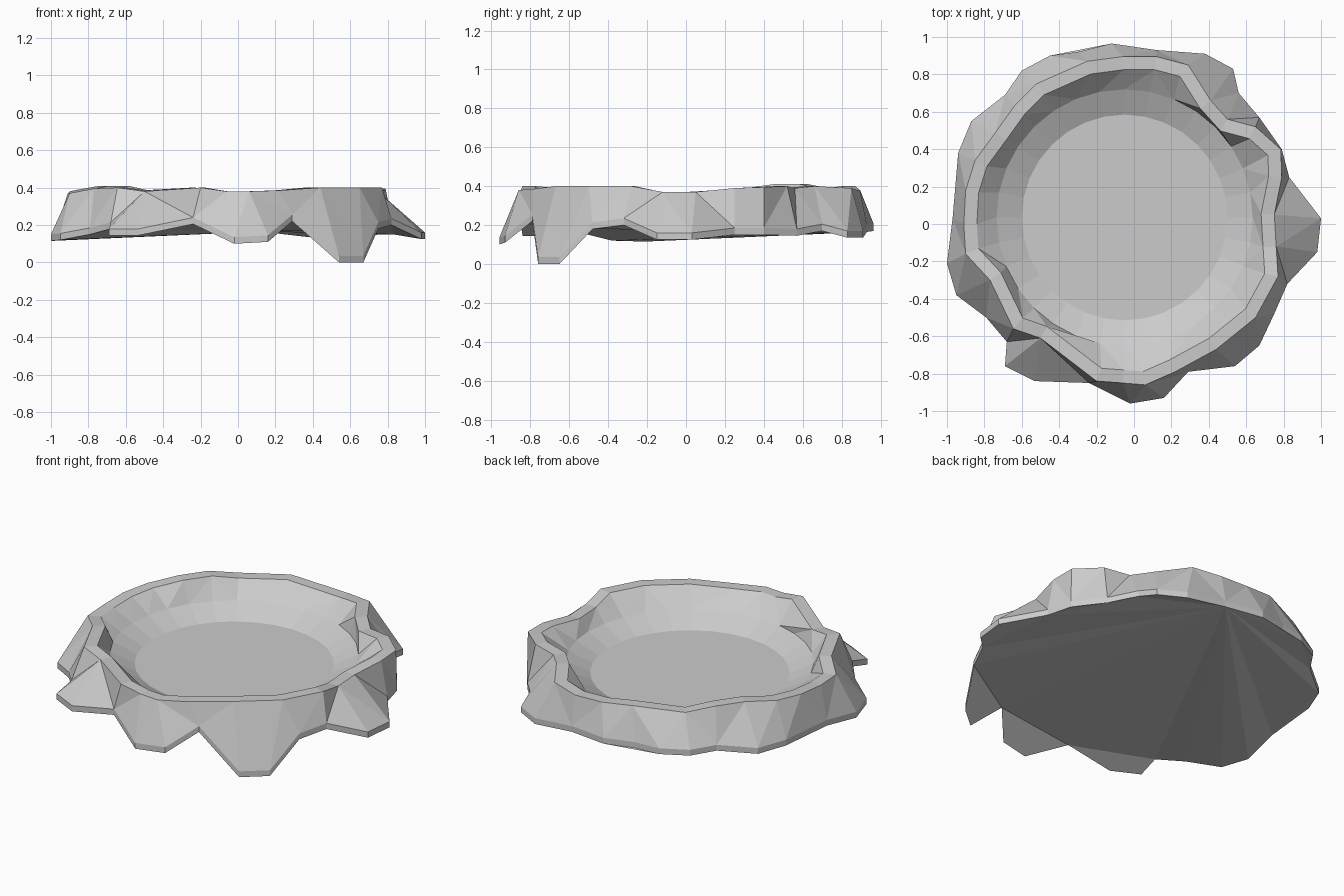
import bpy, bmesh
from math import atan2, tau, cos, sin
from mathutils import Vector

if "Cube" in bpy.data.objects:
    bpy.data.objects.remove(bpy.data.objects["Cube"])

CX, CY = -0.05, 0.035

# Ragged foot of the skirt (x, y, underside z), counter-clockwise from +x
SKIRT = [(1, .03, .125), (.83, .25, .15), (.79, .40, .15), (.67, .57, .145), (.56, .70, .17),
         (.53, .83, .135), (.38, .91, .135), (.12, .93, .165), (-.12, .965, .17), (-.30, .92, .175),
         (-.45, .90, .17), (-.60, .82, .17), (-.69, .69, .175), (-.87, .55, .15), (-.94, .38, .155),
         (-.97, .03, .15), (-1, -.21, .115), (-.95, -.38, .12), (-.79, -.50, .15), (-.68, -.63, .18),
         (-.69, -.76, .145), (-.53, -.84, .145), (-.24, -.85, .205), (-.02, -.96, .10), (.16, -.93, .11),
         (.29, -.79, .22), (.54, -.76, 0), (.67, -.65, 0), (.75, -.48, .18), (.82, -.32, .20),
         (.98, -.15, .125)]
# Outer edge of the flat rim
RIM = [(.75, .05, .37), (.79, .25, .39), (.785, .40, .395), (.65, .52, .40), (.50, .56, .39),
       (.41, .66, .40), (.29, .85, .39), (.12, .895, .375), (-.06, .895, .38), (-.25, .87, .40),
       (-.52, .75, .385), (-.64, .63, .41), (-.74, .49, .41), (-.85, .34, .39), (-.90, .18, .38),
       (-.91, 0, .37), (-.90, -.16, .37), (-.77, -.30, .395), (-.645, -.56, .40), (-.50, -.61, .38),
       (-.20, -.84, .40), (-.06, -.85, .38), (.06, -.86, .38), (.22, -.79, .385),
       (.44, -.67, .40), (.65, -.50, .40), (.77, -.28, .40), (.76, -.12, .37)]


def offset_inward(pts, d):
    """Inset a counter-clockwise loop by d."""
    out = []
    for i, p in enumerate(pts):
        a, b, c = (Vector(q[:2]) for q in (pts[i - 1], p, pts[(i + 1) % len(pts)]))
        e, f = (b - a).normalized(), (c - b).normalized()
        n = Vector((-e.y - f.y, e.x + f.x)).normalized()
        q = b + n * d / max(.75, n.dot(Vector((-e.y, e.x))))
        out.append((q.x, q.y, p[2]))
    return out


def circle(r, z, n=32):
    return [(CX + r * cos(tau * i / n), CY + r * sin(tau * i / n), z) for i in range(n)]


def angle(v):
    return (atan2(v.co.y - CY, v.co.x - CX) + .1) % tau


def zip_loops(bm, outer, inner, by_length=False):
    """Join two loops of different counts with triangles, by angle or by the shorter diagonal."""
    n, m = len(outer), len(inner)
    i = j = 0
    while i < n or j < m:
        o, o2 = outer[i % n], outer[(i + 1) % n]
        p, p2 = inner[j % m], inner[(j + 1) % m]
        if by_length:
            step_outer = (o2.co - p.co).length <= (o.co - p2.co).length
        else:
            step_outer = (angle(o2) + (tau if i + 1 >= n else 0)
                          <= angle(p2) + (tau if j + 1 >= m else 0))
        if j >= m or (i < n and step_outer):
            bm.faces.new((o, o2, p))
            i += 1
        else:
            bm.faces.new((o, p2, p))
            j += 1


def quad_loops(bm, a, b):
    for i in range(len(a)):
        k = (i + 1) % len(a)
        bm.faces.new((a[i], a[k], b[k], b[i]))


bm = bmesh.new()
loop = lambda pts: [bm.verts.new(p) for p in pts]
foot = loop(SKIRT)
lip = loop([(x, y, z + .035) for x, y, z in SKIRT])
rim = loop(RIM)
rim_in = loop(offset_inward(RIM, .07))
wall = loop(circle(.685, .295))
floor = loop(circle(.55, .23))

# Skirt, rim, inner wall and bowl floor
quad_loops(bm, foot, lip)
zip_loops(bm, lip, rim, by_length=True)
quad_loops(bm, rim, rim_in)
zip_loops(bm, rim_in, wall)
quad_loops(bm, wall, floor)
bm.faces.new(floor)

# Underside: fan from one back corner to the notches, with separate spike flaps
hub, n = 7, len(foot)
fan = [8, 10, 12, 13, 15, 16, 17, 18, 19, 22, 25, 28, 29, 32, 35, 37, 38]
for a, b in zip(fan, fan[1:]):
    if b % n != hub:
        bm.faces.new((foot[hub], foot[b % n], foot[a % n]))
    if b - a > 1:
        bm.faces.new([foot[k % n] for k in range(b, a - 1, -1)])

me = bpy.data.meshes.new("rock_basin")
bm.to_mesh(me)
bm.free()
bpy.context.collection.objects.link(bpy.data.objects.new("rock_basin", me))
